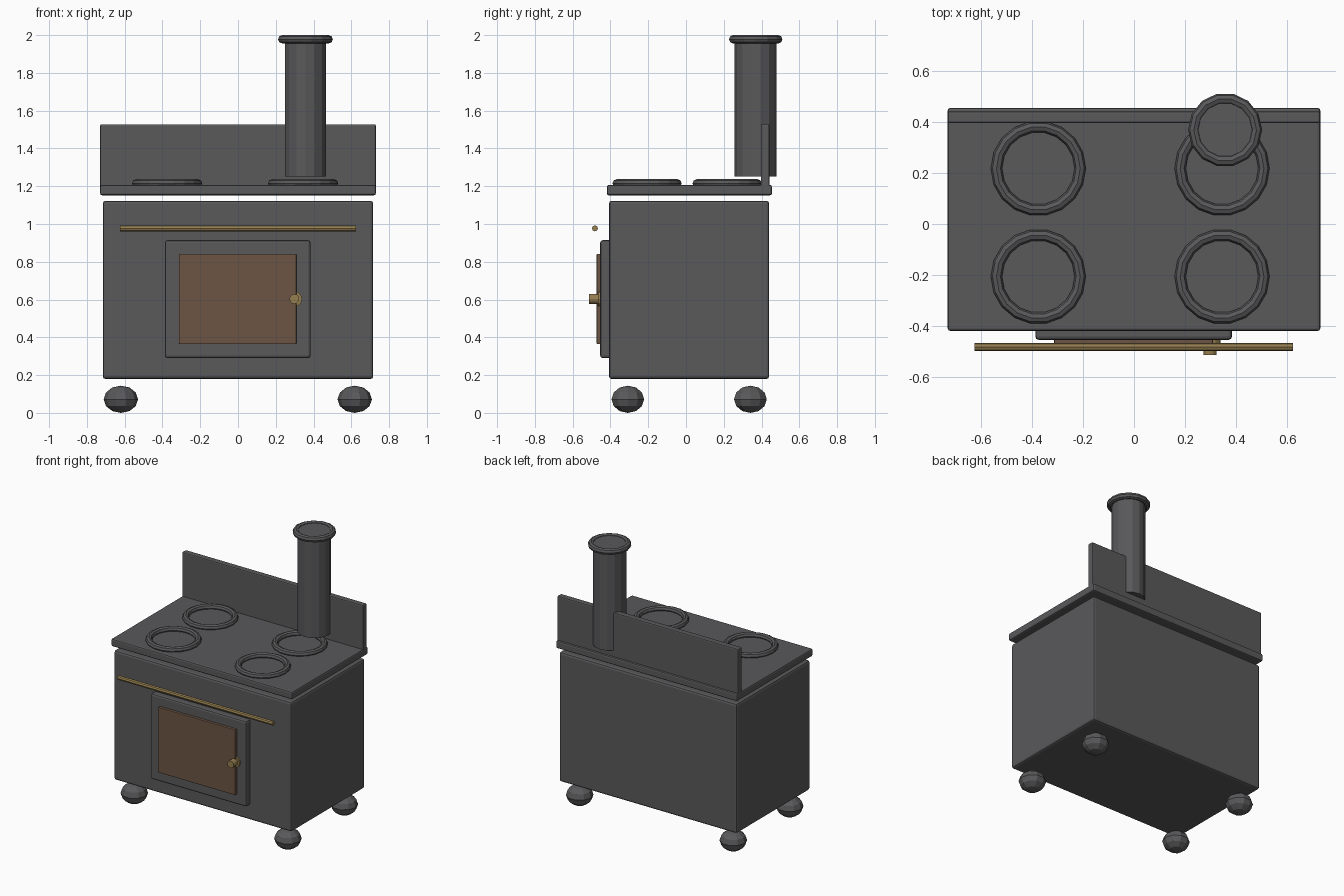
import bpy, bmesh, math
from mathutils import Matrix, Vector

if "Cube" in bpy.data.objects:
    bpy.data.objects.remove(bpy.data.objects["Cube"])


def material(name, rgb):
    m = bpy.data.materials.new(name)
    m.diffuse_color = (*rgb, 1)
    m.use_nodes = True
    m.node_tree.nodes["Principled BSDF"].inputs["Base Color"].default_value = m.diffuse_color
    return m


IRON = material("iron", (0.1, 0.1, 0.105))
BROWN = material("door_brown", (0.15, 0.09, 0.06))
BRASS = material("brass", (0.3, 0.21, 0.08))


def finish(name, bm, mat):
    bmesh.ops.recalc_face_normals(bm, faces=bm.faces)
    me = bpy.data.meshes.new(name)
    bm.to_mesh(me)
    bm.free()
    me.materials.append(mat)
    ob = bpy.data.objects.new(name, me)
    bpy.context.collection.objects.link(ob)
    return ob


def box(name, lo, hi, bevel, mat=IRON):
    lo, hi = Vector(lo), Vector(hi)
    bm = bmesh.new()
    bmesh.ops.create_cube(bm, size=1, matrix=Matrix.Translation((lo + hi) / 2)
                          @ Matrix.Diagonal((*(hi - lo), 1)))
    ob = finish(name, bm, mat)
    if bevel:
        mod = ob.modifiers.new("bevel", 'BEVEL')
        mod.width = bevel
        mod.segments = 2
    return ob


def rod(name, a, b, r, sides, mat=IRON):
    a, b = Vector(a), Vector(b)
    rot = (b - a).to_track_quat('Z', 'Y').to_matrix().to_4x4()
    bm = bmesh.new()
    bmesh.ops.create_cone(bm, cap_ends=True, segments=sides, radius1=r, radius2=r,
                          depth=(b - a).length, matrix=Matrix.Translation((a + b) / 2) @ rot)
    return finish(name, bm, mat)


def ring(name, centre, major, minor, sides, profile=8):
    bm = bmesh.new()
    loops = []
    for i in range(sides):
        a = 2 * math.pi * i / sides
        loop = []
        for j in range(profile):
            t = 2 * math.pi * j / profile
            r = major + minor * math.cos(t)
            loop.append(bm.verts.new((centre[0] + r * math.cos(a),
                                      centre[1] + r * math.sin(a),
                                      centre[2] + minor * math.sin(t))))
        loops.append(loop)
    for i in range(sides):
        p, q = loops[i], loops[(i + 1) % sides]
        for j in range(profile):
            k = (j + 1) % profile
            bm.faces.new((p[j], q[j], q[k], p[k]))
    return finish(name, bm, IRON)


# Oven body, cooking plate and splashback
box("oven_body", (-0.716, -0.408, 0.179), (0.716, 0.44, 1.123), 0.015)
box("cooktop_plate", (-0.73, -0.419, 1.152), (0.73, 0.455, 1.207), 0.01)
box("splashback", (-0.73, 0.396, 1.17), (0.73, 0.441, 1.528), 0.008)

# Door frame, door panel
box("door_frame", (-0.387, -0.454, 0.29), (0.384, -0.395, 0.914), 0.013)
box("door_panel", (-0.313, -0.473, 0.365), (0.309, -0.44, 0.841), 0.003, BROWN)

# Door knob and towel rail
rod("knob_base", (0.298, -0.445, 0.603), (0.298, -0.467, 0.603), 0.041, 12, BRASS)
rod("door_knob", (0.298, -0.45, 0.603), (0.298, -0.513, 0.603), 0.026, 12, BRASS)
rod("front_rail", (-0.626, -0.482, 0.977), (0.624, -0.482, 0.977), 0.016, 8, BRASS)

# Four burner rings
for x in (-0.375, 0.345):
    for y in (-0.206, 0.218):
        ring("burner_ring", (x, y, 1.215), 0.164, 0.022, 18)

# Stove pipe with rolled collar
rod("stove_pipe", (0.357, 0.369, 1.252), (0.357, 0.369, 1.99), 0.111, 14)
ring("pipe_collar", (0.357, 0.369, 1.978), 0.123, 0.022, 14)

# Squashed ball feet
for x in (-0.62, 0.618):
    for y in (-0.308, 0.341):
        bm = bmesh.new()
        bmesh.ops.create_uvsphere(
            bm, u_segments=10, v_segments=6, radius=1,
            matrix=Matrix.Translation((x, y, 0.072)) @ Matrix.Diagonal((0.091, 0.091, 0.072, 1))
            @ Matrix.Rotation(math.pi / 2, 4, 'Z'))
        finish("ball_foot", bm, IRON)
